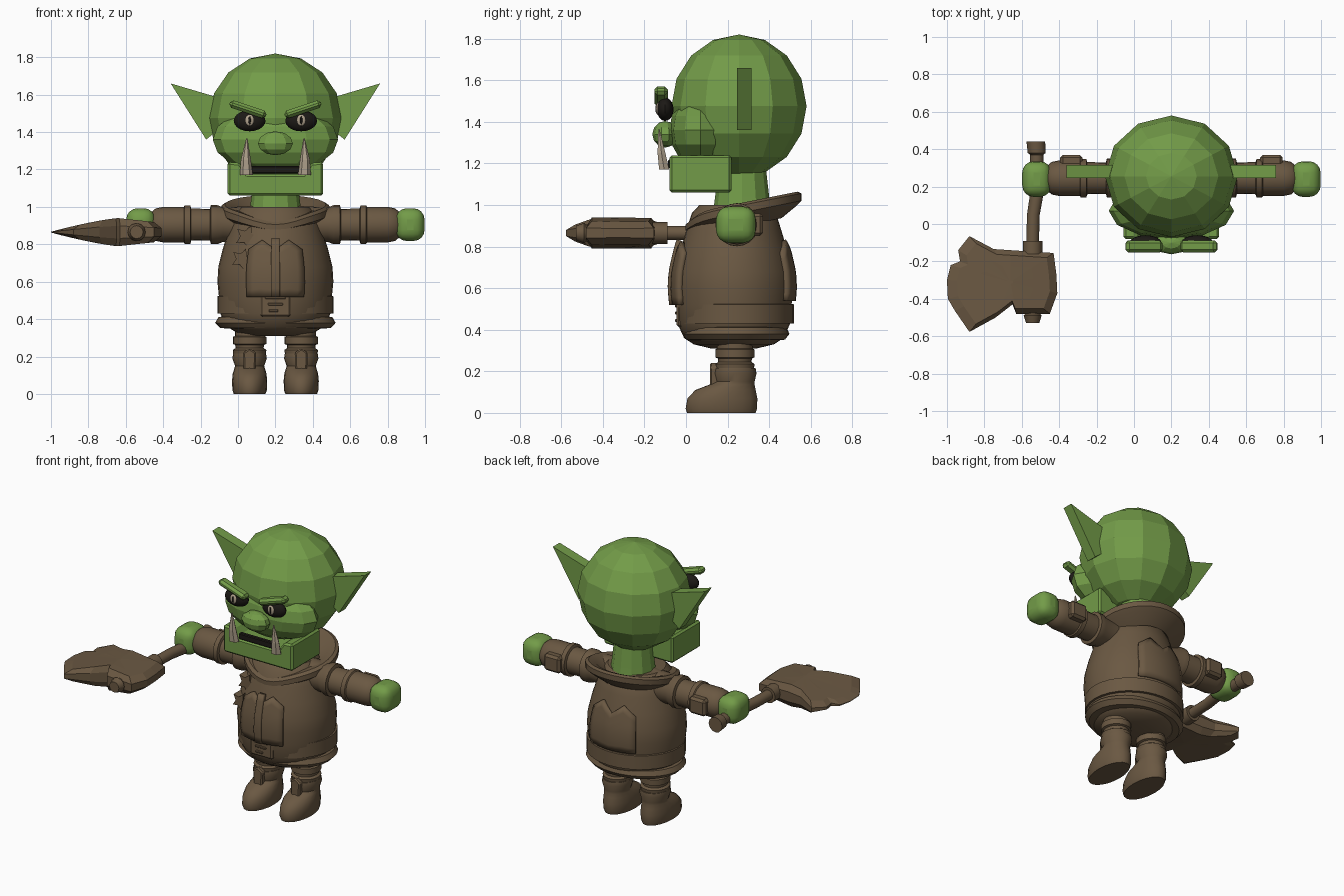
import bpy, bmesh
from math import sin, cos, pi, sqrt, radians
from mathutils import Vector, Matrix

cube = bpy.data.objects.get("Cube")
if cube:
    bpy.data.objects.remove(cube)

CX, CY = 0.2, 0.23          # body axis


def material(name, rgb):
    m = bpy.data.materials.new(name)
    m.use_nodes = True
    m.diffuse_color = (*rgb, 1)
    m.node_tree.nodes["Principled BSDF"].inputs["Base Color"].default_value = (*rgb, 1)
    return m


GREEN = material("skin green", (0.17, 0.33, 0.065))
BROWN = material("leather brown", (0.145, 0.098, 0.055))
DARK = material("eye dark", (0.012, 0.01, 0.008))
IVORY = material("ivory", (0.46, 0.38, 0.28))


def finish(name, bm, mat, smooth=True, bevel=0, segments=1):
    bmesh.ops.recalc_face_normals(bm, faces=bm.faces)
    me = bpy.data.meshes.new(name)
    bm.to_mesh(me)
    bm.free()
    ob = bpy.data.objects.new(name, me)
    bpy.context.collection.objects.link(ob)
    me.materials.append(mat)
    if bevel:
        b = ob.modifiers.new("bevel", "BEVEL")
        b.width, b.segments = bevel, segments
    if smooth:
        bpy.ops.object.select_all(action="DESELECT")
        ob.select_set(True)
        bpy.context.view_layer.objects.active = ob
        bpy.ops.object.shade_smooth_by_angle(angle=radians(35))
    return ob


def loft(name, rings, mat, caps=True, closed=False, **kw):
    """Skin a list of equally sized point rings."""
    bm = bmesh.new()
    loops = [[bm.verts.new(p) for p in ring] for ring in rings]
    pairs = list(zip(loops, loops[1:])) + ([(loops[-1], loops[0])] if closed else [])
    n = len(loops[0])
    for a, b in pairs:
        for i in range(n):
            j = (i + 1) % n
            bm.faces.new((a[i], a[j], b[j], b[i]))
    if caps and not closed:
        bm.faces.new(loops[0])
        bm.faces.new(loops[-1])
    return finish(name, bm, mat, **kw)


def ellipse(x, y, z, rx, ry, n=24):
    return [(x + rx * cos(2 * pi * i / n), y + ry * sin(2 * pi * i / n), z) for i in range(n)]


def ring_x(x, r, n=20, y=0.245, z=0.905):
    return [(x, y + r * cos(2 * pi * i / n), z + r * sin(2 * pi * i / n)) for i in range(n)]


def ring_y(x, y, z, r, n=12):
    return [(x + r * cos(2 * pi * i / n), y, z + r * sin(2 * pi * i / n)) for i in range(n)]


def prism(name, xz, y0, y1, mat, **kw):
    return loft(name, [[(x, y, z) for x, z in xz] for y in (y0, y1)], mat, smooth=False, **kw)


def ball(name, loc, size, mat, u=12, v=8, smooth=False):
    bm = bmesh.new()
    bmesh.ops.create_uvsphere(bm, u_segments=u, v_segments=v, radius=1,
                              matrix=Matrix.Translation(loc) @ Matrix.Diagonal((*size, 1)))
    return finish(name, bm, mat, smooth)


def box(name, loc, size, mat, bevel=0.01, segments=1, tilt=0, smooth=False):
    bm = bmesh.new()
    bmesh.ops.create_cube(bm, size=1, matrix=Matrix.Translation(loc)
                          @ Matrix.Rotation(tilt, 4, "Y") @ Matrix.Diagonal((*size, 1)))
    return finish(name, bm, mat, smooth, bevel, segments)


# Head, cheeks, nose and neck
ball("head", (CX, 0.255, 1.475), (0.355, 0.325, 0.345), GREEN)
ball("cheeks", (CX, 0.07, 1.36), (0.335, 0.15, 0.18), GREEN)
ball("nose", (CX, -0.10, 1.34), (0.098, 0.062, 0.064), GREEN, 10, 6)
loft("neck", [ellipse(CX, 0.27, z, r, r, 12) for z, r in ((0.96, 0.14), (1.04, 0.13), (1.17, 0.115))],
     GREEN, smooth=False)

# Underbite jaw with raised corners, and the mouth opening
half = [(0.255, 1.06), (0.255, 1.24), (0.19, 1.235), (0.15, 1.175)]
jaw = [(CX + x, z) for x, z in half] + [(CX - x, z) for x, z in reversed(half)]
prism("jaw", jaw, -0.08, 0.22, GREEN, bevel=0.012)
box("mouth", (CX, -0.072, 1.198), (0.27, 0.03, 0.04), DARK, 0.005)

# Paired facial parts
for side, s in (("left", 1), ("right", -1)):
    def fx(d):
        return CX + s * d
    prism(side + "_ear", [(fx(0.56), 1.66), (fx(0.37), 1.36), (fx(0.27), 1.44), (fx(0.29), 1.58)],
          0.245, 0.315, GREEN)
    eye = (fx(0.138), -0.10, 1.46)
    ball(side + "_eye", eye, (0.085, 0.04, 0.056), DARK, 16, 10, True)
    ball(side + "_iris", (eye[0], -0.135, 1.463), (0.024, 0.009, 0.03), IVORY, 12, 8, True)
    ball(side + "_pupil", (eye[0], -0.143, 1.463), (0.007, 0.004, 0.022), DARK, 8, 6)
    box(side + "_brow", (fx(0.147), -0.12, 1.522), (0.205, 0.065, 0.042), GREEN, 0.015, 1, -s * 0.32)
    loft(side + "_tusk", [ellipse(fx(d), y, z, r, r * 0.8, 6) for d, y, z, r in
         ((0.155, -0.105, 1.17, 0.035), (0.158, -0.118, 1.25, 0.027), (0.153, -0.13, 1.365, 0.004))],
         IVORY, smooth=False)

# Jacket body
PROFILE = [(0.31, 0.12), (0.33, 0.21), (0.36, 0.26), (0.43, 0.295), (0.52, 0.302), (0.6, 0.31),
           (0.68, 0.305), (0.78, 0.28), (0.88, 0.248), (0.96, 0.22), (1.0, 0.18)]
FLAT = 0.92


def radius_at(z):
    for (z0, r0), (z1, r1) in zip(PROFILE, PROFILE[1:]):
        if z <= z1:
            return r0 + (r1 - r0) * (z - z0) / (z1 - z0)
    return PROFILE[-1][1]


loft("jacket", [ellipse(CX, CY, z, r, r * FLAT, 32) for z, r in PROFILE], BROWN)


def band(name, steps, flat):
    loft(name, [ellipse(CX, CY + 0.01, z, r, r * flat, 32) for z, r in steps], BROWN, closed=True)


band("hem", [(0.35, 0.25), (0.352, 0.295), (0.38, 0.322), (0.41, 0.305), (0.42, 0.25)], 0.8)
band("belt", [(0.43, 0.26), (0.43, 0.31), (0.522, 0.31), (0.53, 0.26)], 0.9)


def panel(name, middle, spread, low, high, peak, lift):
    """Curved patch that follows the jacket, with a pointed top edge."""
    bm = bmesh.new()
    nu, nv, grid = 8, 7, []
    for i in range(nu + 1):
        t = 2 * i / nu - 1
        a = middle + spread * t
        top = high + peak * (1 - abs(abs(t) - 0.5) * 2)
        col = []
        for j in range(nv + 1):
            z = low + (top - low) * j / nv
            r = radius_at(z) + lift
            col.append(bm.verts.new((CX + r * cos(a), CY + r * FLAT * sin(a), z)))
        grid.append(col)
    for a, b in zip(grid, grid[1:]):
        for j in range(nv):
            bm.faces.new((a[j], b[j], b[j + 1], a[j + 1]))
    ob = finish(name, bm, BROWN)
    sol = ob.modifiers.new("thickness", "SOLIDIFY")
    sol.thickness, sol.offset = 0.03, 0


panel("front_panel", -pi / 2, 0.5, 0.52, 0.77, 0.05, 0.006)
panel("front_placket", -pi / 2, 0.07, 0.52, 0.83, 0, 0.02)
panel("back_panel", pi / 2, 0.55, 0.54, 0.77, 0.06, 0.004)

# Buckle: open frame, plate and prongs
box("buckle", (CX, -0.03, 0.475), (0.165, 0.03, 0.125), BROWN, 0.01)
for x, z, w in ((0.2, 0.515, 0.11), (0.2, 0.48, 0.08), (0.19, 0.445, 0.05)):
    box("buckle_bar", (x, -0.046, z), (w, 0.014, 0.014), BROWN, 0.003)

# Ragged chest ornaments
for x, y, z, size in ((0.045, 0.035, 0.84, 0.065), (0.02, 0.005, 0.72, 0.06)):
    star = [(x + size * k * sin(i * pi / 5 + 0.4), z + size * k * cos(i * pi / 5 + 0.4))
            for i in range(10) for k in ((1, 0.5)[i % 2],)]
    prism("chest_ornament", star, y - 0.015, y + 0.06, BROWN)


# Collar: tilted open rim that dips at the throat
def collar_ring(z, r, dip):
    out = []
    for x, y, zz in ellipse(CX, 0.277, z, r, r * 0.96, 32):
        front = max(0, (0.277 - y) / r)
        out.append((x, y, zz + 0.2 * (y - 0.277) - dip * front ** 6))
    return out


loft("collar", [collar_ring(*c) for c in ((0.9, 0.19, 0), (0.945, 0.265, 0.02), (0.965, 0.29, 0.04),
     (1.0, 0.29, 0.05), (1.012, 0.27, 0.05), (1.0, 0.225, 0.05), (0.95, 0.15, 0.02))], BROWN, closed=True)

# Arms, hands, legs and boots
SLEEVE = [(0.12, 0.1), (0.28, 0.092), (0.31, 0.104), (0.345, 0.104), (0.35, 0.084), (0.45, 0.086),
          (0.455, 0.103), (0.485, 0.103), (0.49, 0.095), (0.6, 0.095), (0.64, 0.087), (0.66, 0.07)]
LEG = [(0.2, 0.235, 0.085, 0.09), (0.235, 0.235, 0.09, 0.095), (0.245, 0.235, 0.075, 0.08),
       (0.262, 0.235, 0.077, 0.082), (0.267, 0.235, 0.09, 0.094), (0.305, 0.235, 0.09, 0.094),
       (0.31, 0.235, 0.078, 0.085), (0.38, 0.235, 0.08, 0.085)]
BOOT = [(0, 0.17, 0.085, 0.165), (0.02, 0.17, 0.092, 0.172), (0.07, 0.175, 0.094, 0.168),
        (0.11, 0.19, 0.09, 0.145), (0.135, 0.22, 0.082, 0.11), (0.15, 0.235, 0.078, 0.095),
        (0.19, 0.235, 0.092, 0.104), (0.215, 0.235, 0.088, 0.1)]
for side, s in (("left", 1), ("right", -1)):
    loft(side + "_sleeve", [ring_x(CX + s * d, r) for d, r in SLEEVE], BROWN)
    box(side + "_elbow_pad", (CX + s * 0.535, 0.335, 0.905), (0.12, 0.07, 0.11), BROWN, 0.015)
    box(side + "_hand", (CX + s * 0.72, 0.24, 0.905), (0.155, 0.19, 0.175), GREEN, 0.06, 4, 0, True)
    x = CX + s * 0.138
    loft(side + "_leg", [ellipse(x, y, z, rx, ry, 20) for z, y, rx, ry in LEG], BROWN)
    loft(side + "_boot", [ellipse(x, y, z, rx, ry, 20) for z, y, rx, ry in BOOT], BROWN)
    prism(side + "_shin_plate", [(x - 0.03, 0.1), (x + 0.03, 0.1), (x + 0.035, 0.22),
                                 (x, 0.245), (x - 0.035, 0.22)], 0.115, 0.2, BROWN, bevel=0.008)

# Axe handle with knobs
AX, AZ = -0.52, 0.865
loft("axe_handle", [ring_y(AX + dx, y, AZ, r) for y, dx, r in
     ((0.44, -0.005, 0.05), (0.38, 0, 0.048), (0.37, 0, 0.036), (0.16, 0.0, 0.036), (0.05, -0.018, 0.034),
      (-0.09, -0.022, 0.034), (-0.09, -0.022, 0.052), (-0.16, -0.022, 0.052), (-0.16, -0.022, 0.04),
      (-0.48, -0.022, 0.04), (-0.49, -0.022, 0.048), (-0.53, -0.022, 0.035))], BROWN)

# Axe blade: ragged outline, thick in the middle and thin at the cutting edge
OUTLINE = [(-.88, -.065), (-.75, -.134), (-.66, -.14), (-.43, -.155), (-.415, -.27), (-.41, -.37),
           (-.45, -.48), (-.63, -.48), (-.65, -.43), (-.74, -.5), (-.88, -.577), (-.957, -.465),
           (-.995, -.4), (-1, -.3), (-.98, -.22), (-.93, -.2), (-.94, -.14)]


def blade_ring(scale, thick):
    ring = []
    for x, y in OUTLINE:
        px, py = -0.66 + (x + 0.66) * scale, -0.31 + (y + 0.31) * scale
        t = 0.075 * (1 - (abs(px + 0.64) / 0.37) ** 1.3) if px < -0.64 else 0.075 - 0.11 * (px + 0.64)
        ring.append((px, py, AZ + thick * max(t, 0.004)))
    return ring


loft("axe_blade", [blade_ring(*b) for b in ((0.05, -1), (0.5, -1), (0.84, -1), (1, -0.45),
     (1, 0.45), (0.84, 1), (0.5, 1), (0.05, 1))], BROWN, smooth=False)
